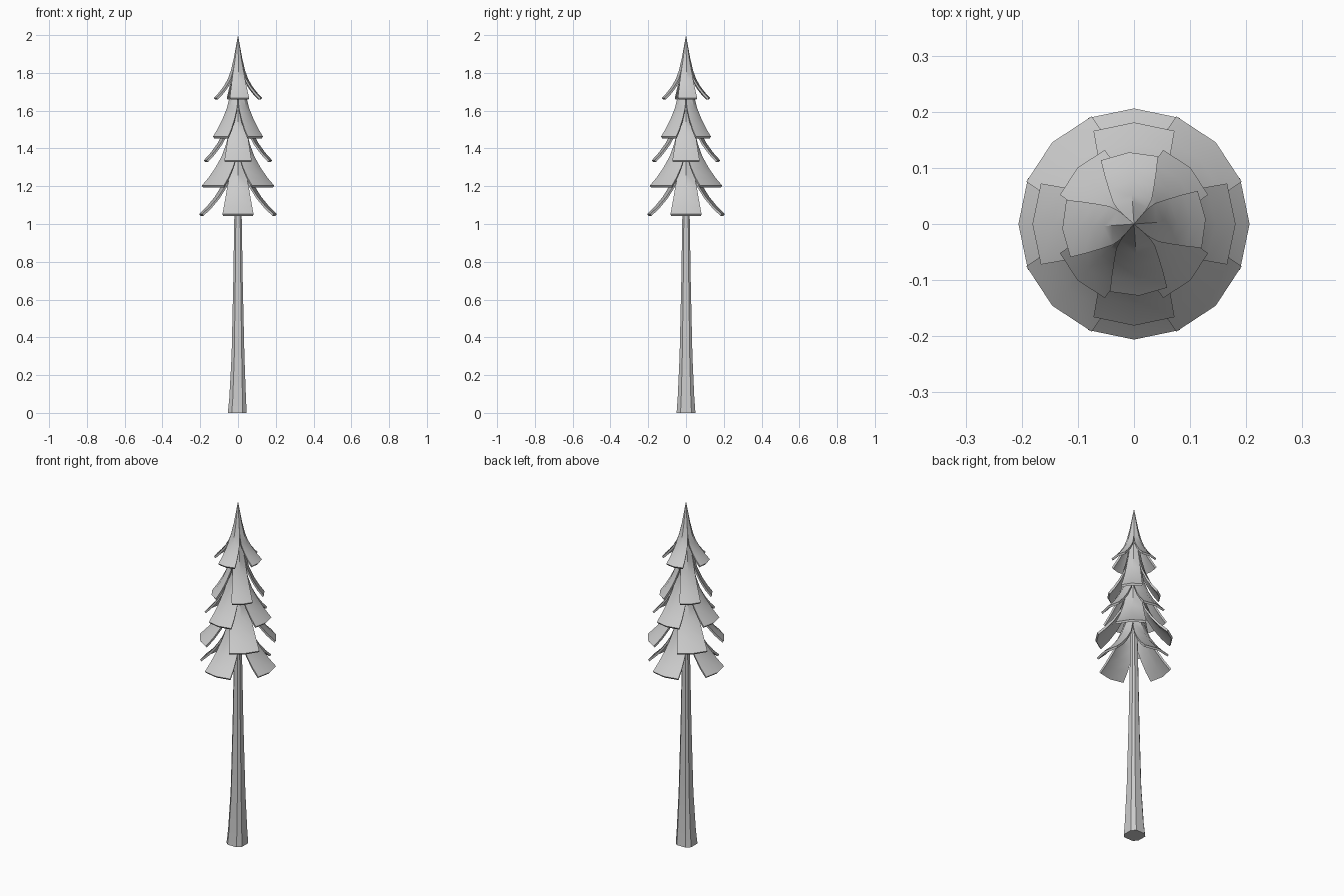
import bpy, bmesh, math

cube = bpy.data.objects.get("Cube")
if cube:
    bpy.data.objects.remove(cube, do_unlink=True)

GREY = (0.6, 0.6, 0.6, 1)
grey = bpy.data.materials.new("plain grey")
grey.use_nodes = True
grey.diffuse_color = GREY
grey.node_tree.nodes["Principled BSDF"].inputs["Base Color"].default_value = GREY


def finish(bm, name, angle):
    bmesh.ops.recalc_face_normals(bm, faces=bm.faces)
    mesh = bpy.data.meshes.new(name)
    bm.to_mesh(mesh)
    bm.free()
    mesh.materials.append(grey)
    obj = bpy.data.objects.new(name, mesh)
    bpy.context.collection.objects.link(obj)
    bpy.ops.object.select_all(action="DESELECT")
    obj.select_set(True)
    bpy.context.view_layer.objects.active = obj
    bpy.ops.object.shade_smooth_by_angle(angle=math.radians(angle))


# Bough profile: (radius share, height share, half width in degrees)
PROFILE = [(0.18, 0.62, 45), (0.30, 0.43, 44), (0.42, 0.30, 40),
           (0.60, 0.18, 32), (0.80, 0.08, 27), (1.0, 0.0, 23.5)]
THICK = 0.012


def bough_sheet(bm, radius, height, base, turn, drop):
    """One curved sheet of a bough, returned as rows of three vertices."""
    rows = []
    for share, up, half in PROFILE:
        r = radius * share - drop * 0.6
        z = base + height * up - drop * 0.8
        rows.append([bm.verts.new((r * math.cos(turn + s * math.radians(half)),
                                   r * math.sin(turn + s * math.radians(half)), z))
                     for s in (-1, 0, 1)])
    return rows


def add_bough(bm, radius, height, base, turn):
    outer = bough_sheet(bm, radius, height, base, turn, 0)
    inner = bough_sheet(bm, radius, height, base, turn, THICK)
    tips = [bm.verts.new((0, 0, base + height - d)) for d in (0, THICK * 3)]
    for sheet, tip in zip((outer, inner), tips):
        for i in range(2):
            bm.faces.new((tip, sheet[0][i], sheet[0][i + 1]))
            for a, b in zip(sheet, sheet[1:]):
                bm.faces.new((a[i], b[i], b[i + 1], a[i + 1]))
    # Close the two sides and the lower rim
    for i in (0, 2):
        bm.faces.new((tips[0], outer[0][i], inner[0][i], tips[1]))
        for k in range(len(outer) - 1):
            bm.faces.new((outer[k][i], outer[k + 1][i], inner[k + 1][i], inner[k][i]))
    for i in range(2):
        bm.faces.new((outer[-1][i], outer[-1][i + 1], inner[-1][i + 1], inner[-1][i]))


# Tiers: (name, radius, height, lower edge, turn in degrees)
TIERS = [("crown_tier", 0.128, 0.332, 1.668, 4),
         ("upper_tier", 0.142, 0.50, 1.463, 45),
         ("middle_tier", 0.181, 0.50, 1.337, 0),
         ("lower_tier", 0.206, 0.52, 1.203, 45),
         ("bottom_tier", 0.206, 0.50, 1.053, 0)]
for name, radius, height, base, turn in TIERS:
    bm = bmesh.new()
    for q in range(4):
        add_bough(bm, radius, height, base, math.radians(turn + 90 * q))
    finish(bm, name, 35)

# Trunk: square with cut corners, flared and leaning a little at the root
bm = bmesh.new()
rings = []
for z, half, lean in ((0, 0.05, -0.004), (0.08, 0.044, -0.002), (0.3, 0.034, 0),
                      (0.7, 0.025, 0), (1.4, 0.014, 0)):
    ring = []
    for q in range(4):
        for s in (-1, 1):
            a = math.radians(90 * q + 30 * s)
            r = half / math.cos(math.radians(30))
            ring.append(bm.verts.new((r * math.cos(a) + lean, r * math.sin(a), z)))
    rings.append(ring)
for a, b in zip(rings, rings[1:]):
    for i in range(8):
        j = (i + 1) % 8
        bm.faces.new((a[i], a[j], b[j], b[i]))
bm.faces.new(rings[0])
bm.faces.new(rings[-1])
finish(bm, "trunk", 25)
